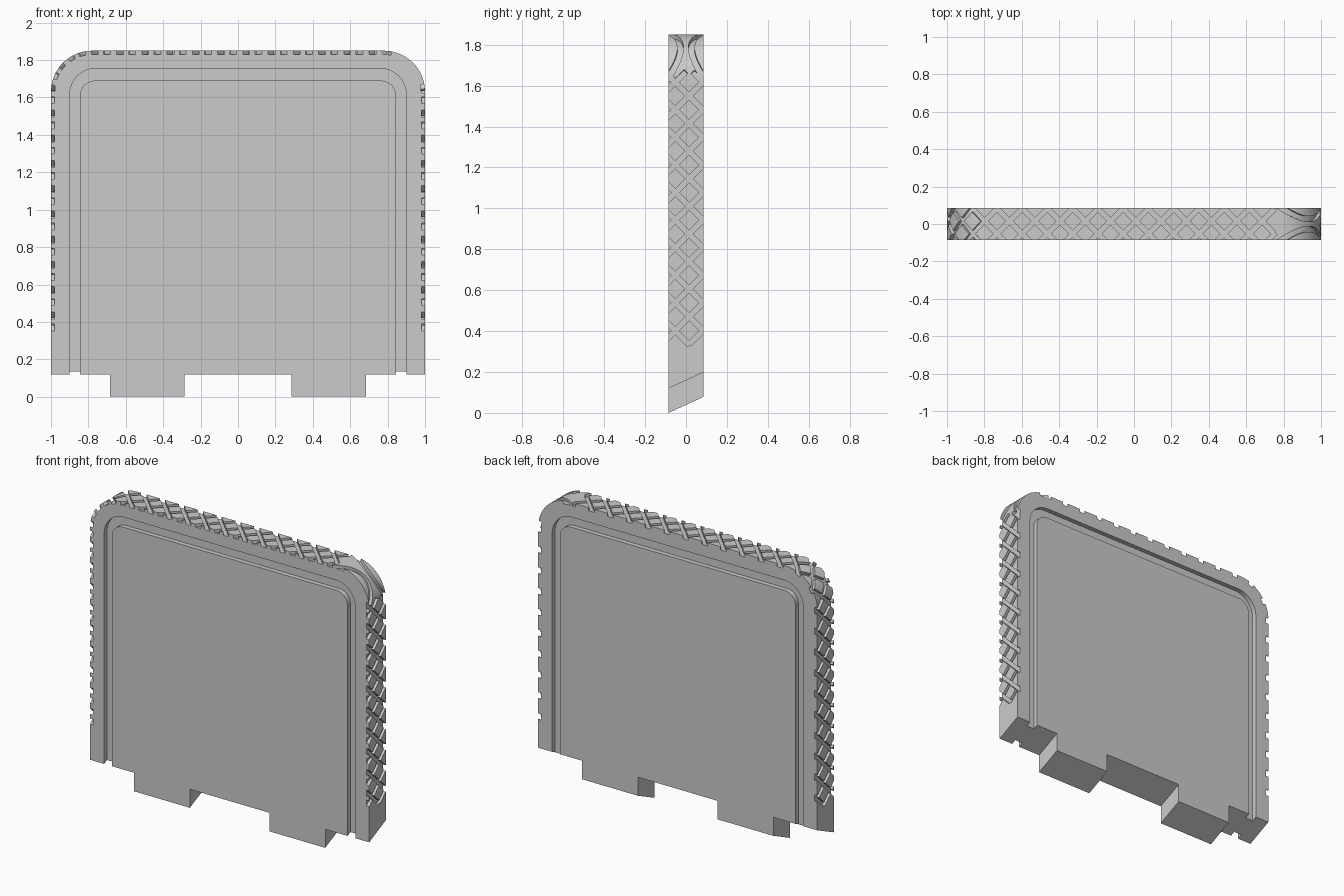
import bpy, bmesh, math
from mathutils import Vector

if "Cube" in bpy.data.objects:
    bpy.data.objects.remove(bpy.data.objects["Cube"])

H = 0.085            # half thickness
TOP, R = 1.85, 0.22  # top height, corner radius
Z0, SLANT = 0.12, 0.078


def finish(name, bm):
    bmesh.ops.recalc_face_normals(bm, faces=bm.faces[:])
    me = bpy.data.meshes.new(name)
    bm.to_mesh(me)
    bm.free()
    ob = bpy.data.objects.new(name, me)
    bpy.context.collection.objects.link(ob)
    return ob


def prism(bm, pts, y0, y1, lift=lambda z: 0):
    a = [bm.verts.new((x, y0, z)) for x, z in pts]
    b = [bm.verts.new((x, y1, z + lift(z))) for x, z in pts]
    bm.faces.new(a)
    bm.faces.new(b[::-1])
    n = len(pts)
    for i in range(n):
        bm.faces.new((a[i], b[i], b[(i + 1) % n], a[(i + 1) % n]))


def arch(w, top, r, bottom, n=20):
    """Open arch outline from lower left, over the top, to lower right."""
    left = [(-w, bottom)]
    for i in range(n + 1):
        a = math.pi / 2 * i / n
        left.append((-w + r - r * math.cos(a), top - r + r * math.sin(a)))
    return left + [(-x, z) for x, z in reversed(left)]


# Plate with slanted underside and two tabs
bm = bmesh.new()
tabs = [(0.685, Z0), (0.685, 0), (0.285, 0), (0.285, Z0)]
tabs += [(-x, z) for x, z in reversed(tabs)]
prism(bm, arch(1, TOP, R, Z0) + tabs, -H, H, lambda z: SLANT if z < 0.2 else 0)
plate = finish("plate", bm)

# Arched channel on both faces
bm = bmesh.new()
channel = arch(0.90, 1.755, 0.14, -0.1) + arch(0.845, 1.69, 0.08, -0.1)[::-1]
for s in (-1, 1):
    prism(bm, channel, s * (H - 0.03), s * (H + 0.05))
cutters = [finish("channel_cutter", bm)]

# Rim path: distance along the edge -> position and outward normal
SIDE, ARC, FLAT = TOP - R, math.pi / 2 * R, 2 - 2 * R
TOTAL = 2 * (SIDE + ARC) + FLAT


def rim(s):
    if s > TOTAL / 2:
        p, n = rim(TOTAL - s)
        return Vector((-p.x, 0, p.z)), Vector((-n.x, 0, n.z))
    if s < SIDE:
        return Vector((-1, 0, s)), Vector((-1, 0, 0))
    if s < SIDE + ARC:
        a = (s - SIDE) / R
        n = Vector((-math.cos(a), 0, math.sin(a)))
        return Vector((-1 + R, 0, TOP - R)) + n * R, n
    return Vector((-1 + R + s - SIDE - ARC, 0, TOP)), Vector((0, 0, 1))


def groove(bm, path, width=0.026, depth=0.02):
    """Sweep a rectangular cutter along (s, y) points on the rim."""
    rings = []
    for i, (s, y) in enumerate(path):
        p, q = path[max(i - 1, 0)], path[min(i + 1, len(path) - 1)]
        d = Vector((q[0] - p[0], q[1] - p[1])).normalized()
        ring = []
        for side, out in ((-1, -depth), (1, -depth), (1, 0.02), (-1, 0.02)):
            pos, n = rim(s - d.y * side * width / 2)
            co = pos + n * out
            co.y = y + d.x * side * width / 2
            ring.append(bm.verts.new(co))
        rings.append(ring)
    for a, b in zip(rings, rings[1:]):
        for j in range(4):
            bm.faces.new((a[j], a[(j + 1) % 4], b[(j + 1) % 4], b[j]))
    bm.faces.new(rings[0])
    bm.faces.new(rings[-1][::-1])


# Crossing diagonal grooves: left side to top, then the right side
PITCH, YC, LOW = 0.135, 0.015, 0.335
spans = [(LOW, SIDE + ARC + FLAT - 0.02, 1), (LOW, SIDE + 0.05, -1)]
for slope in (1, -1):
    bm = bmesh.new()
    for lo, hi, side in spans:
        for k in range(-1, int((hi - lo) / PITCH) + 2):
            path = []
            for i in range(15):
                y = -0.115 + 0.23 * i / 14
                s = lo + PITCH * k + slope * (y - YC)
                if lo - 0.006 <= s <= hi:
                    path.append((s if side > 0 else TOTAL - s, y))
            if len(path) > 2:
                groove(bm, path)
    cutters.append(finish("diagonal_cutter", bm))

# Pair of curved grooves on the right corner
bm = bmesh.new()
start = SIDE + ARC + FLAT
for sign in (-1, 1):
    path = []
    for i in range(25):
        t = i / 24
        path.append((start - 0.02 + (ARC + 0.04) * t,
                     sign * (0.105 - 0.078 * math.sin(math.pi * t))))
    groove(bm, path, 0.03)
cutters.append(finish("corner_cutter", bm))

# Cut everything into the plate
bpy.context.view_layer.objects.active = plate
for c in cutters:
    c.hide_render = True
    m = plate.modifiers.new("cut", 'BOOLEAN')
    m.operation, m.object, m.solver = 'DIFFERENCE', c, 'EXACT'
    bpy.ops.object.modifier_apply(modifier=m.name)
    bpy.data.objects.remove(c)

plate.select_set(True)
bpy.ops.object.shade_smooth_by_angle(angle=math.radians(25))
